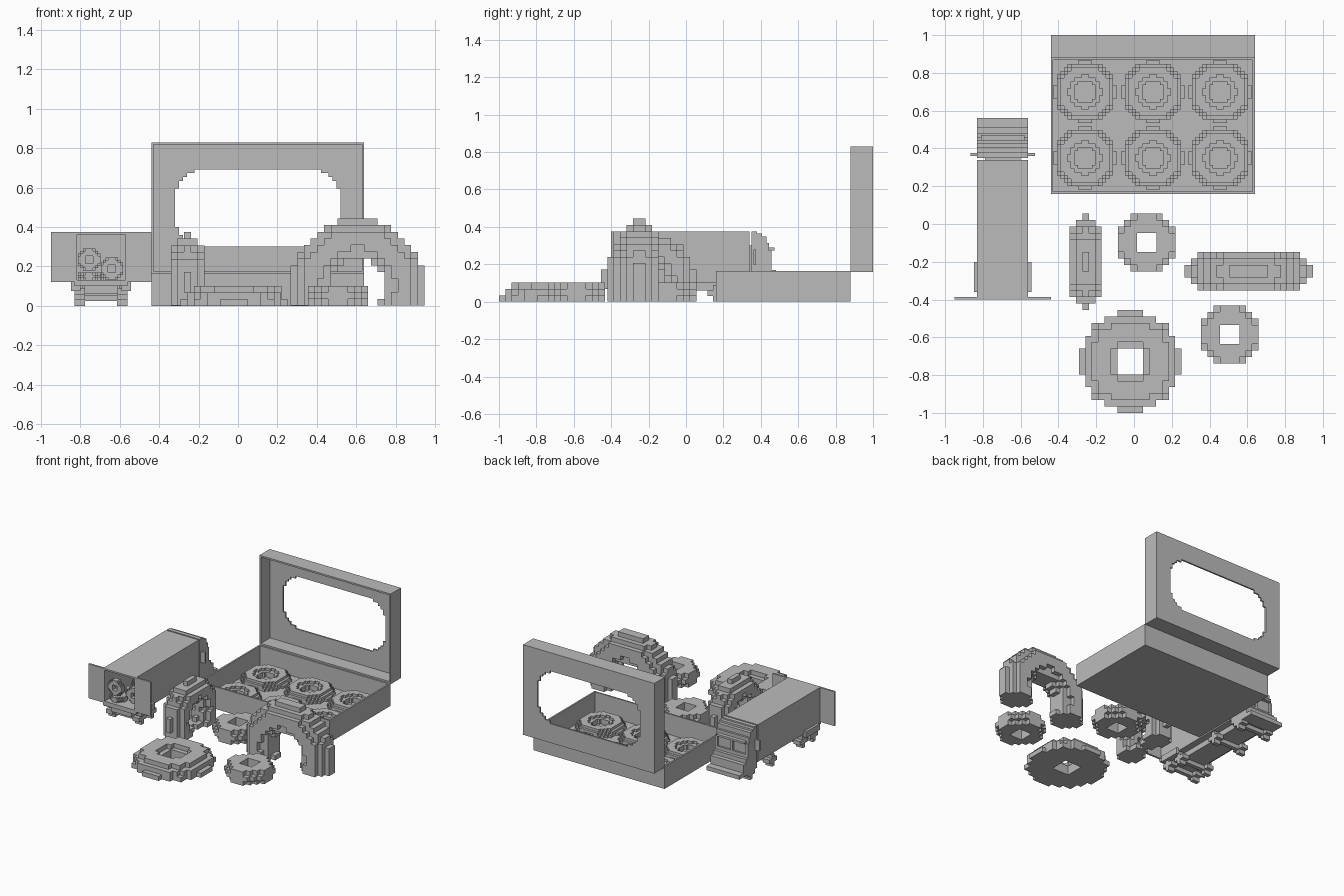
import bpy, bmesh
from math import hypot
from itertools import product
from mathutils import Vector

if "Cube" in bpy.data.objects:
    bpy.data.objects.remove(bpy.data.objects["Cube"])

# Single flat material
GREY = (0.5, 0.5, 0.5, 1)
mat = bpy.data.materials.new("plain grey")
mat.use_nodes = True
mat.diffuse_color = GREY
mat.node_tree.nodes["Principled BSDF"].inputs["Base Color"].default_value = GREY


def finish(name, bm):
    bmesh.ops.recalc_face_normals(bm, faces=bm.faces)
    mesh = bpy.data.meshes.new(name)
    bm.to_mesh(mesh)
    bm.free()
    mesh.materials.append(mat)
    obj = bpy.data.objects.new(name, mesh)
    bpy.context.collection.objects.link(obj)
    return obj


def box(name, x, y, z):
    """Box from (low, high) pairs on each axis."""
    bm = bmesh.new()
    bmesh.ops.create_cube(bm, size=1)
    for v in bm.verts:
        v.co = [(a + b) / 2 + c * (b - a) for (a, b), c in zip((x, y, z), v.co)]
    return finish(name, bm)


def prism(name, outline, x):
    """Extrude a (y, z) outline between two x values."""
    bm = bmesh.new()
    face = bm.faces.new([bm.verts.new((x[0], y, z)) for y, z in outline])
    top = bmesh.ops.extrude_face_region(bm, geom=[face])["geom"]
    moved = [v for v in top if isinstance(v, bmesh.types.BMVert)]
    bmesh.ops.translate(bm, verts=moved, vec=(x[1] - x[0], 0, 0))
    return finish(name, bm)


def cells(name, counts, size, centre, keep):
    """Outer skin of all grid cells for which keep(offset from centre) holds."""
    half = [(n - 1) / 2 for n in counts]
    full = {c for c in product(*map(range, counts))
            if keep(*[i - h for i, h in zip(c, half)])}
    bm = bmesh.new()
    made = {}

    def vert(p):
        if p not in made:
            made[p] = bm.verts.new([o + (i - n / 2) * s for o, i, n, s
                                    in zip(centre, p, counts, size)])
        return made[p]

    for c in full:
        for axis, side in product(range(3), (0, 1)):
            near = list(c)
            near[axis] += 2 * side - 1
            if tuple(near) in full:
                continue
            ring = []
            for a, b in ((0, 0), (1, 0), (1, 1), (0, 1)):
                p = list(c)
                p[axis] += side
                p[(axis + 1) % 3] += a
                p[(axis + 2) % 3] += b
                ring.append(vert(tuple(p)))
            if not side:
                ring.reverse()
            bm.faces.new(ring)
    return finish(name, bm)


def ring(name, n, thick, R, r, s, centre, axis=2, floor=-99):
    """Blocky ring about an axis, with everything below floor (in cells) cut."""
    counts = [n] * 3
    counts[axis] = thick

    def keep(*p):
        w = p[axis]
        u, v = [p[i] for i in range(3) if i != axis]
        return p[2] > floor and (hypot(u, v) - R) ** 2 + w * w <= r * r

    return cells(name, counts, (s, s, s), centre, keep)


# Tray of the open carton
L, Rt, F, B, H, T = -0.44, 0.64, 0.16, 0.88, 0.165, 0.012
box("tray_floor", (L, Rt), (F, B), (0, T))
box("tray_front", (L, Rt), (F, F + T), (T, H))
box("tray_back", (L, Rt), (B - T, B), (T, H))
box("tray_left", (Rt - T, Rt), (F + T, B - T), (T, H))
box("tray_right", (L, L + T), (F + T, B - T), (T, H))

# Upright lid with a rounded window
TOP, END = 0.83, 1.0
box("lid_top", (L, Rt), (B, END), (TOP - T, TOP))
box("lid_bottom", (L, Rt), (B, END), (H - 0.005, H + T))
box("lid_left", (Rt - T, Rt), (B, END), (H + T, TOP - T))
box("lid_right", (L, L + T), (B, END), (H + T, TOP - T))
PX, PZ = 54, 34
sx, sz = (Rt - L) / PX, (TOP - H) / PZ


def outside_window(u, v, w):
    dx = max(abs(u * sx) - 0.25, 0)
    dz = max(abs(w * sz) - 0.03, 0)
    return hypot(dx, dz) > 0.175


cells("lid_panel", (PX, 1, PZ), (sx, T, sz),
      ((L + Rt) / 2, END - T / 2, (H + TOP) / 2), outside_window)

# Six rounds in the tray
for i, x in enumerate((-0.26, 0.1, 0.455)):
    for j, y in enumerate((0.35, 0.70)):
        ring(f"tray_ring_{i}_{j}", 18, 6, 6, 2.9, 0.0185, (x, y, T), floor=0)

# Loose rings on the ground
S = 0.034
ring("wide_ring", 16, 6, 5, 2.9, S, (-0.02, -0.728, 0), floor=0)
ring("small_ring_back", 9, 3, 3, 1.52, S, (0.067, -0.098, 1.5 * S))
ring("small_ring_front", 9, 3, 3, 1.52, S, (0.507, -0.585, 1.5 * S))
ring("large_arch", 20, 6, 7, 2.9, S, (0.607, -0.25, 3 * S + 0.002), axis=1, floor=-3)
ring("side_arch", 15, 5, 5, 2.2, S, (-0.256, -0.2, 0.12), axis=0, floor=-3.4)

# Truck cargo body, open at the rear
X0, X1, CX = -0.83, -0.56, -0.695
Y0, Y1, Z0, Z1 = -0.4, 0.34, 0.12, 0.375
box("cargo_floor", (X0, X1), (Y0, Y1), (Z0 - 0.02, Z0 + T))
box("cargo_roof", (X0, X1), (Y0, Y1), (Z1 - T, Z1))
box("cargo_bulkhead", (X0, X1), (Y1 - T, Y1), (Z0, Z1))
for side, x, d in (("right", X0, 1), ("left", X1, -1)):
    box("cargo_wall_" + side, sorted((x, x + d * T)), (Y0, Y1), (Z0, Z1))
    box("cargo_door_" + side, sorted((x, x - d * 0.12)), (Y0, Y0 + 0.014), (Z0, Z1))
    # Running boards and mirrors
    box("side_step_" + side, sorted((x - d * 0.018, x + d * 0.03)), (-0.36, -0.2), (0.075, Z0))
    box("mirror_" + side, sorted((x - d * 0.035, x)), (0.36, 0.375), (0.2, 0.28))
box("chassis", (X0 + 0.05, X1 - 0.05), (Y0 + 0.02, 0.45), (0.06, Z0 - 0.02))

# Rings carried in the truck
ring("cargo_ring_upright", 9, 3, 3, 1.52, 0.0125, (-0.755, -0.35, 0.235), axis=1)
ring("cargo_ring_leaning", 9, 3, 3, 1.52, 0.0125, (-0.64, -0.3, 0.189), axis=1)
for k in range(3):
    ring(f"cargo_ring_flat_{k}", 9, 3, 3, 1.52, 0.0125,
         (-0.755 + 0.03 * (k % 2), -0.32 + 0.13 * k, 0.151))

# Cab with stepped roof, hood and bumper ledge
prism("cab", [(0.35, 0.06), (0.35, 0.375), (0.38, 0.375), (0.38, 0.365), (0.405, 0.365),
              (0.405, 0.35), (0.43, 0.35), (0.43, 0.315), (0.445, 0.315), (0.445, 0.17),
              (0.48, 0.17), (0.48, 0.14), (0.51, 0.14), (0.51, 0.08), (0.56, 0.08),
              (0.56, 0.05), (0.45, 0.05), (0.45, 0.06)], (X0, X1))
box("cab_link", (X0 + 0.04, X1 - 0.04), (Y1, 0.35), (0.08, 0.3))
box("windscreen_visor", (X0 + 0.02, X1 - 0.02), (0.445, 0.472), (0.275, 0.29))
box("windscreen_sill", (X0, X1), (0.445, 0.458), (0.17, 0.195))
for k, x in enumerate((X0 + 0.01, CX, X1 - 0.01)):
    box(f"windscreen_post_{k}", (x - 0.01, x + 0.01), (0.445, 0.458), (0.195, 0.275))

# Cross-shaped wheels and axles
W = 0.03
for k, y in enumerate((-0.32, -0.2, 0.16, 0.42)):
    box(f"axle_{k}", (X0 + 0.05, X1 - 0.05), (y - 0.015, y + 0.015), (0.025, 0.055))
    for side, x in (("right", X0 + 0.027), ("left", X1 - 0.027)):
        cells(f"wheel_{side}_{k}", (1, 3, 3), (0.054, W, W), (x, y, 1.5 * W),
              lambda u, v, w: abs(v) + abs(w) < 1.5)
